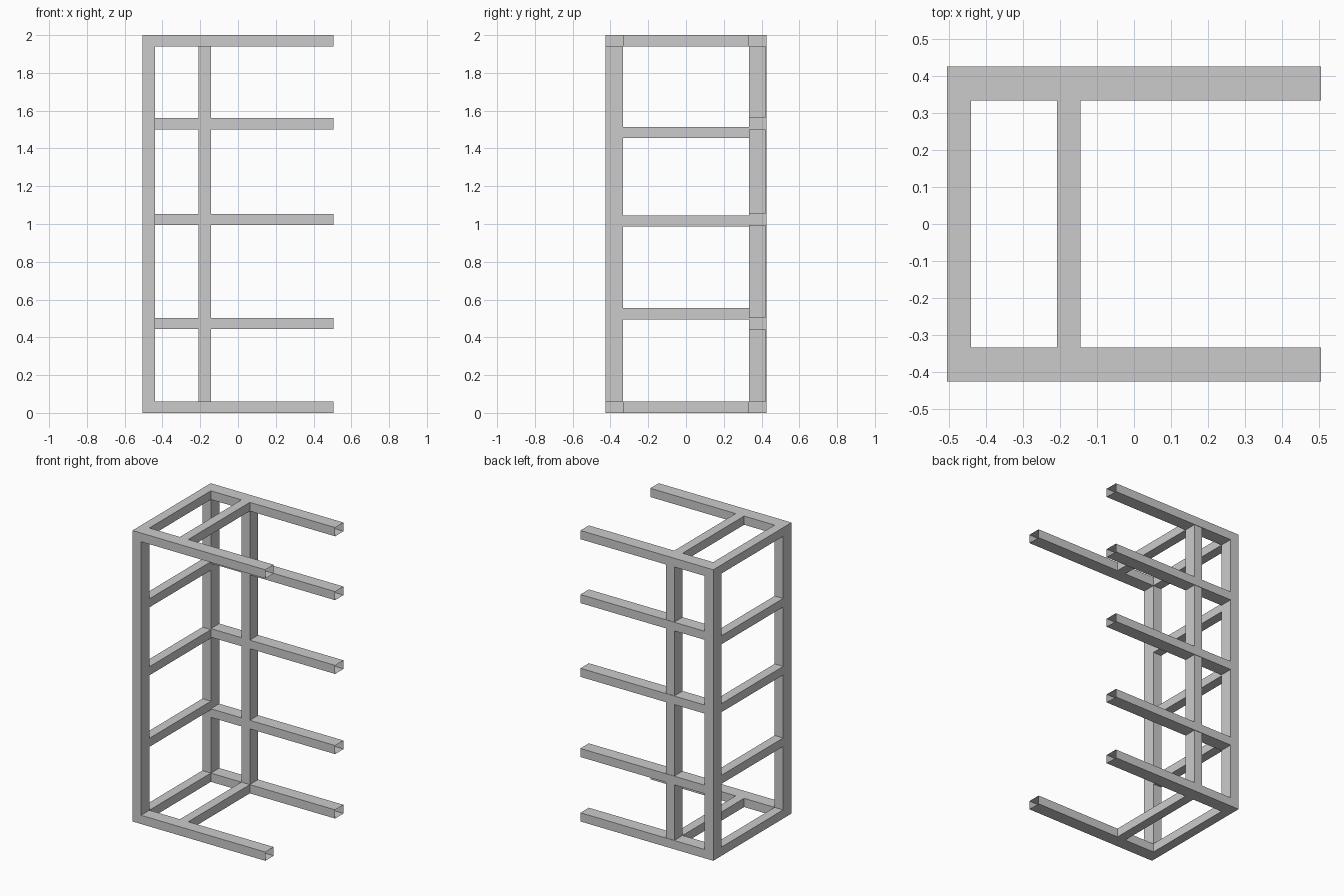
import bpy, bmesh

if "Cube" in bpy.data.objects:
    bpy.data.objects.remove(bpy.data.objects["Cube"])

X0, X1 = -0.505, 0.505      # overall width
XP = -0.44                  # inner face of corner posts
M0, M1 = -0.208, -0.144     # middle upright, left and right faces
YI, YO = 0.334, 0.425       # inner and outer faces of the long rails
H, T = 2.0, 0.06            # height and bar thickness


def bar(name, x, y, z, openings):
    """Hollow bar; openings lists the (axis, sign) ends left open."""
    bm = bmesh.new()
    bmesh.ops.create_cube(bm, size=1.0)
    bm.normal_update()
    cut = [f for f in bm.faces
           if any(f.normal[a] * s > 0.9 for a, s in openings)]
    bmesh.ops.delete(bm, geom=cut, context='FACES')
    for v in bm.verts:
        for i, (lo, hi) in enumerate((x, y, z)):
            v.co[i] = lo if v.co[i] < 0 else hi
    me = bpy.data.meshes.new(name)
    bm.to_mesh(me)
    bm.free()
    ob = bpy.data.objects.new(name, me)
    bpy.context.collection.objects.link(ob)


RIGHT = [(0, 1)]
BOTH_X, BOTH_Y, BOTH_Z = ([(a, -1), (a, 1)] for a in range(3))
FRONT, BACK = (-YO, -YI), (YI, YO)

# Top and bottom frames: long rails open at the right, plus cross bars
for level, z in (("bottom", (0, T)), ("top", (H - T, H))):
    bar(level + "_front_rail", (X0, X1), FRONT, z, RIGHT)
    bar(level + "_back_rail", (X0, X1), BACK, z, RIGHT)
    bar(level + "_side_bar", (X0, XP), (-YI, YI), z, BOTH_Y)
    bar(level + "_middle_bar", (M0, M1), (-YI, YI), z, BOTH_Y)

# Corner posts on the left
bar("front_post", (X0, XP), FRONT, (T, H - T), BOTH_Z)
bar("back_post", (X0, XP), BACK, (T, H - T), BOTH_Z)

# Rungs across the left side
for lo in (0.495, 0.987, 1.454):
    bar("side_rung", (X0, XP), (-YI, YI), (lo, lo + T - 0.001), BOTH_Y)

# Back rails, and the back upright in sections between them
start = T
for lo in (0.443, 0.994, 1.501):
    bar("back_rail", (XP, X1), BACK, (lo, lo + T - 0.001), BOTH_X)
    bar("back_upright", (M0, M1), (YI, YO - 0.003), (start, lo), BOTH_Z)
    start = lo + T - 0.001
bar("back_upright", (M0, M1), (YI, YO - 0.003), (start, H - T), BOTH_Z)
